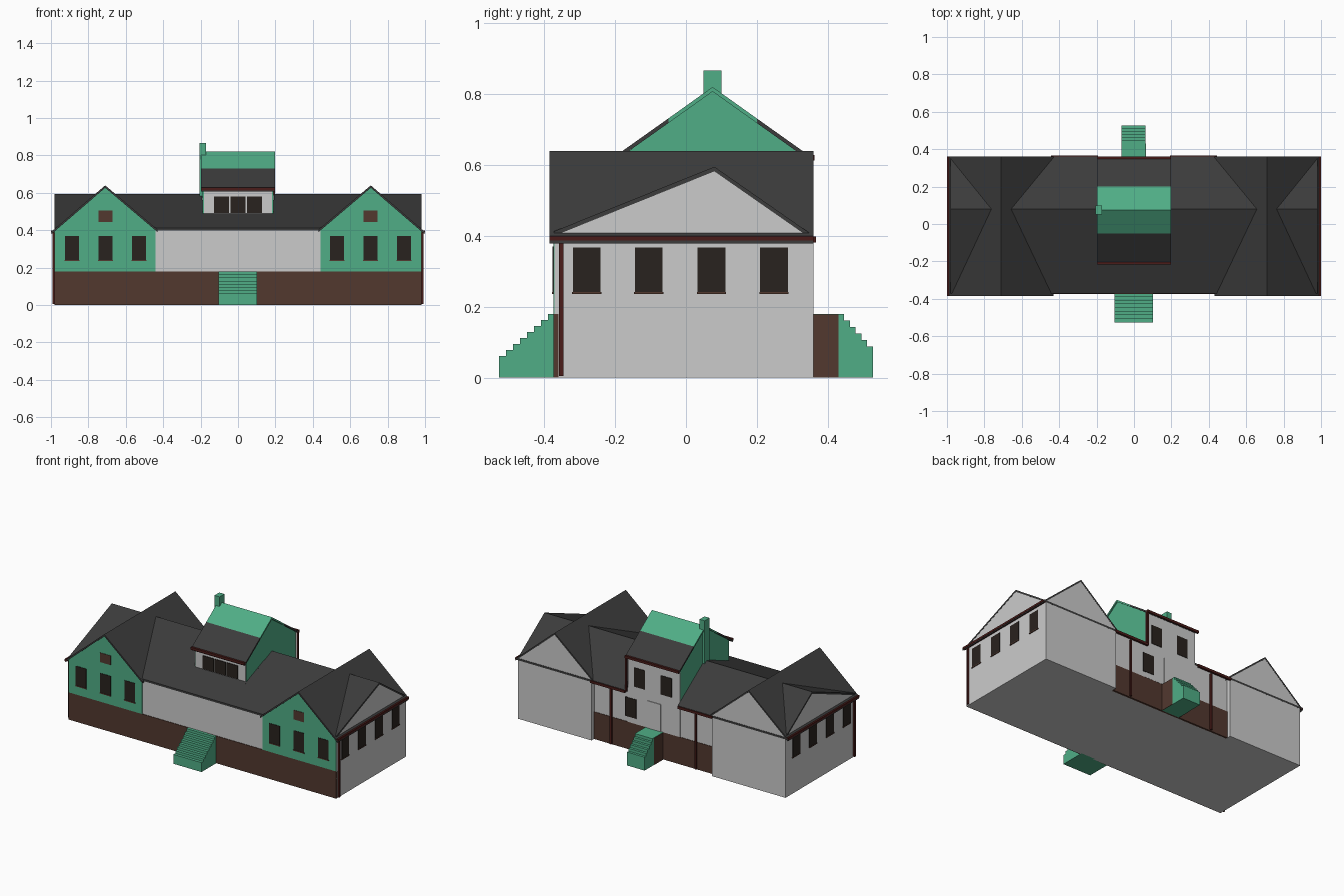
import bpy, bmesh

if "Cube" in bpy.data.objects:
    bpy.data.objects.remove(bpy.data.objects["Cube"])


def mat(name, c):
    m = bpy.data.materials.new(name)
    m.diffuse_color = (*c, 1)
    m.use_nodes = True
    m.node_tree.nodes["Principled BSDF"].inputs["Base Color"].default_value = m.diffuse_color
    return m


GREEN = mat("green_paint", (0.08, 0.42, 0.24))
BROWN = mat("brown_base", (0.085, 0.04, 0.028))
RED = mat("dark_red_trim", (0.07, 0.012, 0.01))
ROOF = mat("roof_slate", (0.045, 0.045, 0.045))
GLASS = mat("dark_window", (0.022, 0.016, 0.013))


def prism(name, pts, axis, a, b, m=None):
    """Extrude a closed profile along axis: 'x' takes (y,z) points, 'y' takes (x,z)."""
    bm = bmesh.new()
    place = (lambda p, t: (t, p[0], p[1])) if axis == 'x' else (lambda p, t: (p[0], t, p[1]))
    lo = [bm.verts.new(place(p, a)) for p in pts]
    hi = [bm.verts.new(place(p, b)) for p in pts]
    bm.faces.new(lo)
    bm.faces.new(hi)
    n = len(pts)
    for i in range(n):
        bm.faces.new((lo[i], lo[(i + 1) % n], hi[(i + 1) % n], hi[i]))
    bmesh.ops.recalc_face_normals(bm, faces=bm.faces)
    me = bpy.data.meshes.new(name)
    bm.to_mesh(me)
    bm.free()
    ob = bpy.data.objects.new(name, me)
    bpy.context.collection.objects.link(ob)
    if m:
        me.materials.append(m)
    return ob


def box(name, x0, x1, y0, y1, z0, z1, m=None):
    return prism(name, [(y0, z0), (y0, z1), (y1, z1), (y1, z0)], 'x', x0, x1, m)


def slab(line, t=0.013):
    """Roof profile: polyline plus the same line dropped by t."""
    return line + [(u, z - t) for u, z in reversed(line)]


# main hall with its end gables
prism("main_hall", [(-.37, 0), (-.37, .41), (.08, .588), (.33, .412), (.33, 0)], 'x', -.979, .979)
main_line = [(-.372, .413), (.08, .595), (.36, .40)]
prism("main_roof_centre", slab([(-.372, .413), (0, .563)]), 'x', -.195, .195, ROOF)

# brown base bands
box("front_base", -.98, .98, -.3735, -.36, 0, .18, BROWN)
box("back_base", -.44, .44, .32, .333, 0, .18, BROWN)

for s in (-1, 1):
    def sx(pts):
        return [(s * u, z) for u, z in pts]

    def sbox(name, x0, x1, *rest):
        box(name, min(s * x0, s * x1), max(s * x0, s * x1), *rest)

    # main roof on this side of the dormer
    prism("main_roof", slab(main_line), 'x', s * .193, s * .98, ROOF)

    # wing walls, green gable front, wing roof
    prism("wing", sx([(.44, 0), (.44, .40), (.71, .63), (.98, .40), (.98, 0)]), 'y', -.371, .359)
    prism("wing_front", sx([(.44, .18), (.44, .402), (.71, .632), (.98, .402), (.98, .18)]),
          'y', -.3735, -.37, GREEN)
    prism("wing_roof", sx(slab([(.43, .403), (.71, .64), (.998, .392)])), 'y', -.385, .36, ROOF)

    # wing windows
    for cx in (.53, .708, .887):
        sbox("front_window", cx - .038, cx + .038, -.376, -.372, .24, .37, GLASS)
        sbox("front_sill", cx - .04, cx + .04, -.378, -.372, .236, .242, BROWN)
    sbox("attic_window", .67, .746, -.376, -.372, .443, .505, BROWN)
    for cy in (-.28, -.105, .072, .248):
        sbox("side_window", .978, .983, cy - .039, cy + .039, .24, .367, GLASS)
        sbox("side_sill", .978, .985, cy - .041, cy + .041, .236, .242, BROWN)

    # gutters and downpipes
    sbox("wing_gutter", .982, 1.0, -.385, .36, .387, .40, RED)
    sbox("wing_downpipe", .981, .993, -.358, -.346, .005, .39, RED)
    sbox("back_gutter", .193, .445, .352, .366, .382, .398, RED)
    sbox("back_downpipe", .304, .316, .334, .346, .005, .385, RED)

# central dormer / two-storey back bay
prism("dormer_body", [(-.18, .40), (-.18, .625), (.075, .812), (.33, .625), (.33, .18), (.2, .18)],
      'x', -.19, .19, GREEN)
box("dormer_front_wall", -.183, .183, -.184, -.178, .48, .622)
box("dormer_back_wall", -.19, .19, .328, .334, .18, .625)
prism("dormer_roof_upper", slab([(-.05, .731), (.075, .82), (.2, .731)]), 'x', -.197, .197, GREEN)
prism("dormer_roof_front", slab([(-.208, .619), (-.05, .731)]), 'x', -.197, .197, ROOF)
prism("dormer_roof_back", slab([(.2, .731), (.355, .621)]), 'x', -.197, .197, ROOF)
box("dormer_front_gutter", -.197, .197, -.216, -.202, .612, .628, RED)
box("dormer_back_gutter", -.197, .197, .348, .362, .612, .628, RED)
box("dormer_downpipe", .185, .197, .345, .357, .39, .615, RED)
for cx in (-.088, 0, .088):
    box("dormer_window", cx - .04, cx + .04, -.188, -.183, .492, .58, GLASS)

# back windows and door
for cx, cz in ((.105, .49), (-.09, .49), (.17, .28)):
    box("back_window", cx - .04, cx + .04, .331, .337, cz - .063, cz + .063, GLASS)
box("back_door", -.05, .05, .331, .338, .18, .36)

# chimney
box("chimney", -.207, -.17, .05, .10, .5, .866, GREEN)


def stairs(name, y0, z0, y1, z1, n, yin, x0, x1):
    """Solid stair block rising from (y0,z0) to (y1,z1), then level to yin."""
    pts = [(y0, 0)]
    dy, dz = (y1 - y0) / n, (z1 - z0) / n
    for i in range(n):
        pts += [(y0 + i * dy, z0 + (i + 1) * dz), (y0 + (i + 1) * dy, z0 + (i + 1) * dz)]
    pts += [(yin, z1), (yin, 0)]
    prism(name, pts, 'x', x0, x1, GREEN)


stairs("front_stairs", -.527, .045, -.37, .18, 8, -.36, -.104, .102)
stairs("back_stairs", .527, .07, .43, .18, 6, .33, -.066, .062)
# brown side panels of the back landing
box("landing_panel", .06, .064, .335, .43, 0, .178, BROWN)
box("landing_panel", -.068, -.064, .335, .43, 0, .178, BROWN)
